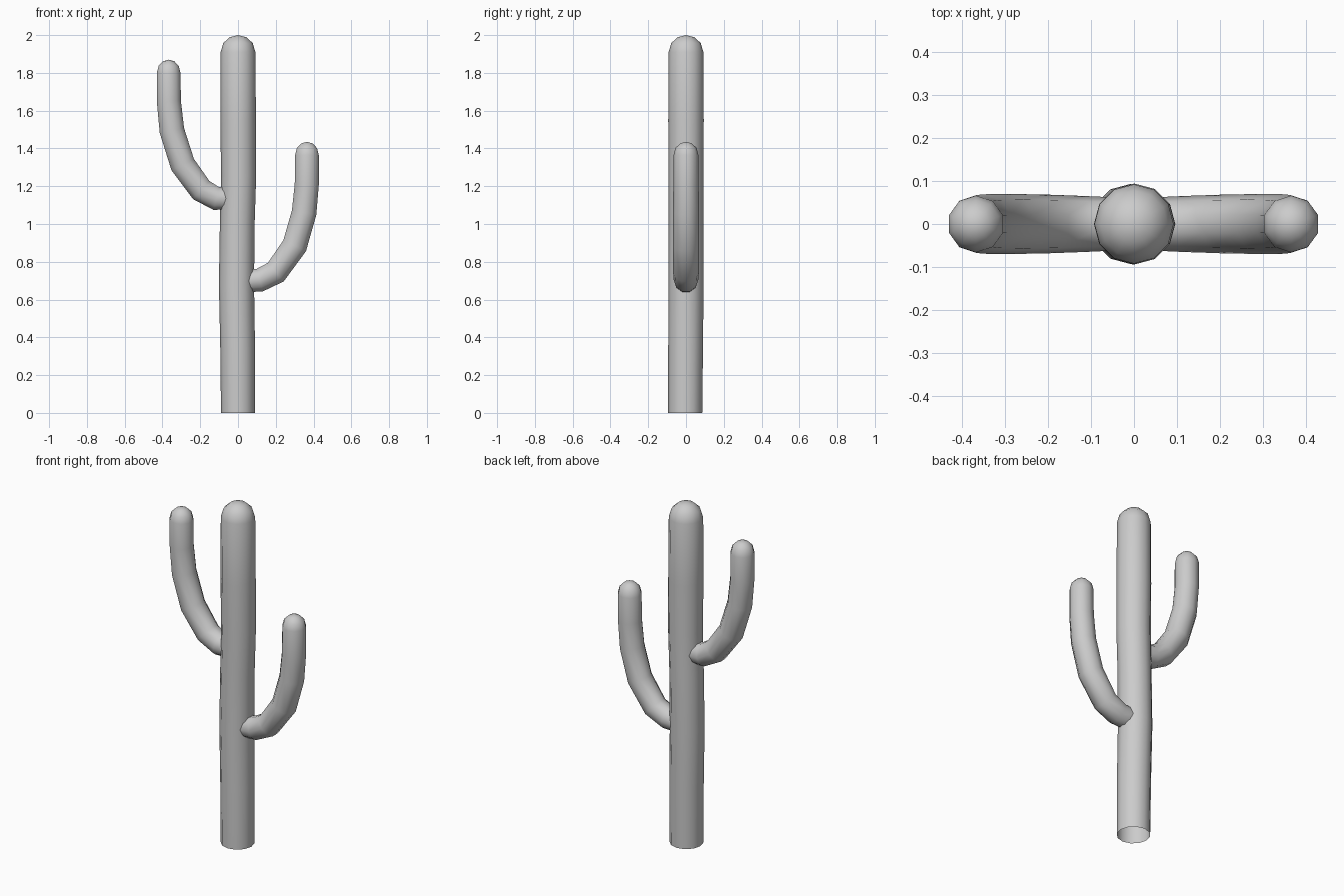
import bpy, bmesh, math
from mathutils import Vector

if "Cube" in bpy.data.objects:
    bpy.data.objects.remove(bpy.data.objects["Cube"])


def tube(name, path, sides, cap_height):
    """Sweep (x, y, z, radius) rings in the xz plane; open start, domed end."""
    pts = [Vector(p[:3]) for p in path]
    radii = [p[3] for p in path]
    # dome rings above the last point
    end, r_end = pts[-1].copy(), radii[-1]
    for a in (32, 62):
        t = math.radians(a)
        pts.append(end + Vector((0, 0, cap_height * math.sin(t))))
        radii.append(r_end * math.cos(t))
    n_body = len(path)

    bm = bmesh.new()
    rings = []
    for i, (p, r) in enumerate(zip(pts, radii)):
        if i == 0:
            d = pts[1] - pts[0]
        elif i >= n_body - 1:
            d = Vector((0, 0, 1))
        else:
            d = (pts[i + 1] - p).normalized() + (p - pts[i - 1]).normalized()
        if name == "trunk":
            d = Vector((0, 0, 1))
        d.normalize()
        v = Vector((0, 1, 0))
        u = v.cross(d)
        rings.append([bm.verts.new(p + r * (u * math.sin(2 * math.pi * k / sides)
                                            + v * math.cos(2 * math.pi * k / sides)))
                      for k in range(sides)])
    for a, b in zip(rings, rings[1:]):
        for k in range(sides):
            j = (k + 1) % sides
            bm.faces.new((a[k], a[j], b[j], b[k]))
    tip = bm.verts.new(end + Vector((0, 0, cap_height)))
    for k in range(sides):
        bm.faces.new((rings[-1][k], rings[-1][(k + 1) % sides], tip))
    bmesh.ops.recalc_face_normals(bm, faces=bm.faces[:])
    for f in bm.faces:
        f.smooth = True
    mesh = bpy.data.meshes.new(name)
    bm.to_mesh(mesh)
    bm.free()
    obj = bpy.data.objects.new(name, mesh)
    bpy.context.collection.objects.link(obj)
    return obj


# Slightly wavy trunk, open at the base
tube("trunk", [(0, -0.004, 0, 0.09), (-0.002, -0.002, 0.35, 0.092),
               (-0.008, 0, 0.68, 0.093), (-0.004, 0, 1.0, 0.092),
               (0.003, 0, 1.25, 0.093), (0.001, 0, 1.55, 0.094),
               (0, 0, 1.91, 0.092)], 12, 0.09)

# Upper arm on the left
tube("left_arm", [(-0.05, 0, 1.135, 0.062), (-0.115, 0, 1.135, 0.065),
                  (-0.195, 0, 1.18, 0.068), (-0.293, 0, 1.315, 0.07),
                  (-0.35, 0, 1.495, 0.069), (-0.366, 0, 1.65, 0.067),
                  (-0.367, 0, 1.80, 0.066)], 10, 0.07)

# Lower arm on the right
tube("right_arm", [(0.05, 0, 0.698, 0.062), (0.115, 0, 0.703, 0.065),
                   (0.20, 0, 0.745, 0.068), (0.30, 0, 0.885, 0.07),
                   (0.35, 0, 1.06, 0.069), (0.364, 0, 1.21, 0.067),
                   (0.365, 0, 1.365, 0.066)], 10, 0.07)
